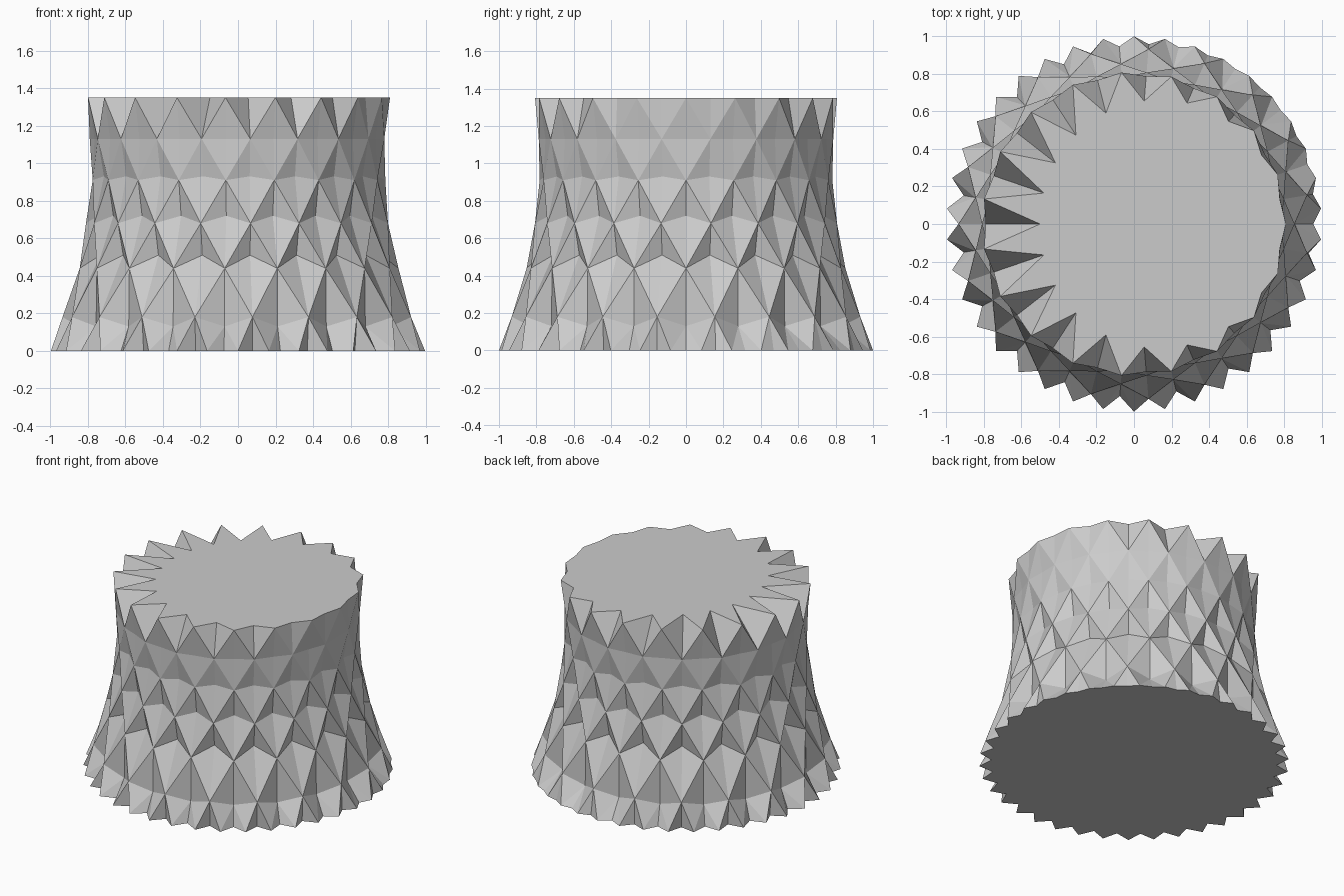
import bpy
import bmesh
from math import cos, sin, pi

cube = bpy.data.objects.get("Cube")
if cube:
    bpy.data.objects.remove(cube)

N = 38                      # half steps round the body: ridge, dent, ridge, ...
STEP = 2 * pi / N
# Rows from the foot up: ridge radius, ridge height, dent radius, dent height
ROWS = [(0.935, 0.18, 0.86, 0.13),
        (0.855, 0.44, 0.775, 0.51),
        (0.81, 0.68, 0.755, 0.72),
        (0.785, 0.91, 0.755, 0.93),
        (0.79, 1.13, 0.775, 1.13),
        (0.81, 1.35, None, 1.35)]

# Material
grey = bpy.data.materials.new("light_grey")
grey.use_nodes = True
grey.diffuse_color = (0.6, 0.6, 0.6, 1)
grey.node_tree.nodes["Principled BSDF"].inputs["Base Color"].default_value = (0.6, 0.6, 0.6, 1)

bm = bmesh.new()


def point(angle, radius, z):
    return bm.verts.new((radius * cos(angle), radius * sin(angle), z))


def is_ridge(row, m):
    return (row + m) % 2 == 1


# Lattice of ridges and dents, shifted half a diamond on each row
grid = []
for row, (ridge_r, ridge_z, dent_r, dent_z) in enumerate(ROWS):
    ring = []
    for m in range(N):
        a = m * STEP
        if is_ridge(row, m):
            ring.append(point(a, ridge_r, ridge_z))
        else:
            # Rim notches cut deeper towards one side
            r = dent_r or 0.645 + 0.145 * cos(a)
            ring.append(point(a, r, dent_z))
    grid.append(ring)

# Four facets round every dent
top = len(ROWS) - 1
for row, ring in enumerate(grid):
    for m in range(N):
        if is_ridge(row, m):
            continue
        c, left, right = ring[m], ring[m - 1], ring[(m + 1) % N]
        if row < top:
            up = grid[row + 1][m]
            bm.faces.new((left, c, up))
            bm.faces.new((c, right, up))
        if row > 0:
            down = grid[row - 1][m]
            lower = [bm.faces.new((left, down, c)), bm.faces.new((c, down, right))]
            if row == top:      # rim notches face into the body
                for f in lower:
                    f.normal_flip()

# Toothed foot: valleys under each lattice column, tips between them
foot = grid[0]
valleys = [point(m * STEP, 0.92 + 0.07 * max(0, cos(m * STEP - pi / 4)) ** 2, 0)
           for m in range(N)]
tips = [point((m + 0.5) * STEP, 1.0, 0) for m in range(N)]
outline = []
for m in range(N):
    n = (m + 1) % N
    bm.faces.new((foot[m], valleys[m], tips[m]))
    bm.faces.new((foot[m], tips[m], foot[n]))
    bm.faces.new((foot[n], tips[m], valleys[n]))
    outline += [valleys[m], tips[m]]

# Flat underside and flat top
bm.faces.new(outline[::-1])
bm.faces.new(grid[top])

mesh = bpy.data.meshes.new("faceted_stool")
bm.to_mesh(mesh)
bm.free()
mesh.materials.append(grey)
stool = bpy.data.objects.new("faceted_stool", mesh)
bpy.context.collection.objects.link(stool)
